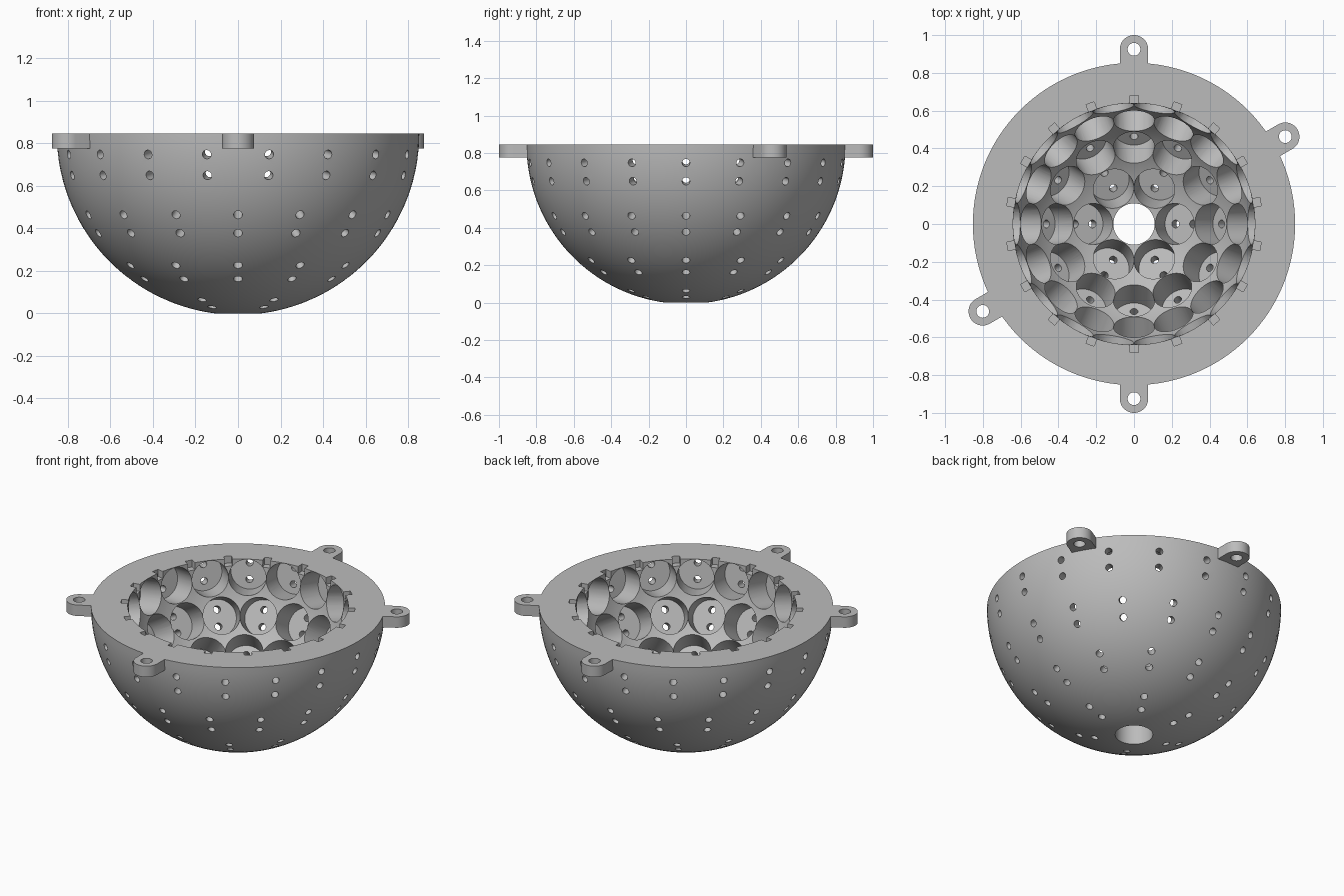
import bpy, bmesh
from math import radians, sin, cos, sqrt, asin, pi
from mathutils import Vector, Matrix

cube = bpy.data.objects.get("Cube")
if cube:
    bpy.data.objects.remove(cube, do_unlink=True)

OUTER, INNER, FLOOR = 0.853, 0.64, 0.78     # shell radii and pocket floor distance
POCKET, PIN = 0.109, 0.021                  # pocket and pin hole radii
TOP = sqrt(OUTER ** 2 - POCKET ** 2)        # rim height, also the sphere centre
LUG_R, LUG_HALF, LUG_THICK = 0.925, 0.075, 0.07
LUG_ANGLES = (30, 90, 210, 270)
CENTRE = Vector((0, 0, TOP))

grey = bpy.data.materials.new("mid grey")
grey.use_nodes = True
colour = (0.5, 0.5, 0.5, 1)
grey.diffuse_color = colour
grey.node_tree.nodes["Principled BSDF"].inputs["Base Color"].default_value = colour


def make_object(name, bm):
    bmesh.ops.recalc_face_normals(bm, faces=bm.faces)
    mesh = bpy.data.meshes.new(name)
    bm.to_mesh(mesh)
    bm.free()
    mesh.materials.append(grey)
    obj = bpy.data.objects.new(name, mesh)
    bpy.context.collection.objects.link(obj)
    return obj


def bridge(bm, first, second):
    for i in range(len(first)):
        bm.faces.new((first[i - 1], first[i], second[i], second[i - 1]))


def add_cylinder(bm, start, end, radius, sides):
    axis = end - start
    place = Matrix.Translation((start + end) / 2) @ axis.to_track_quat('Z', 'Y').to_matrix().to_4x4()
    bmesh.ops.create_cone(bm, cap_ends=True, segments=sides, radius1=radius,
                          radius2=radius, depth=axis.length, matrix=place)


def combine(target, other, operation):
    other.hide_render = True
    mod = target.modifiers.new(operation.lower(), 'BOOLEAN')
    mod.operation, mod.object, mod.solver = operation, other, 'MANIFOLD'
    bpy.context.view_layer.objects.active = target
    bpy.ops.object.modifier_apply(modifier=mod.name)
    bpy.data.objects.remove(other, do_unlink=True)


def arc(radius, steps):
    lowest = pi / 2 - asin(POCKET / radius)
    return [Vector((radius * cos(lowest * i / steps), 0,
                    TOP - radius * sin(lowest * i / steps))) for i in range(steps + 1)]


# Bowl: thick half sphere with an open bottom, turned from a closed profile
bm = bmesh.new()
profile = arc(OUTER, 32) + arc(INNER, 24)[::-1]
SIDES = 120
slices = []
for s in range(SIDES):
    turn = Matrix.Rotation(2 * pi * s / SIDES, 4, 'Z')
    slices.append([bm.verts.new(turn @ p) for p in profile])
for s in range(SIDES):
    bridge(bm, slices[s - 1], slices[s])
bowl = make_object("bowl", bm)

# Mounting lugs: rounded bars set into the rim
bm = bmesh.new()
outline = [Vector((0.81, LUG_HALF, TOP)), Vector((0.81, -LUG_HALF, TOP))]
outline += [Vector((LUG_R + LUG_HALF * cos(t), LUG_HALF * sin(t), TOP))
            for t in (-pi / 2 + pi * i / 20 for i in range(21))]
for degrees in LUG_ANGLES:
    turn = Matrix.Rotation(radians(degrees), 4, 'Z')
    upper = [bm.verts.new(turn @ p) for p in outline]
    lower = [bm.verts.new(v.co - Vector((0, 0, LUG_THICK))) for v in upper]
    bridge(bm, upper, lower)
    bm.faces.new(upper)
    bm.faces.new(lower)
combine(bowl, make_object("lugs", bm), 'UNION')

# Rings of pockets: degrees below the rim and count, cut every other one at a time
pins = bmesh.new()
for below, count in ((10, 18), (30, 16), (50, 12), (70, 6)):
    e = radians(below)
    for parity in (0, 1):
        pockets = bmesh.new()
        for i in range(parity, count, 2):
            a = 2 * pi * i / count
            out = Vector((cos(e) * cos(a), cos(e) * sin(a), -sin(e)))
            up = Vector((sin(e) * cos(a), sin(e) * sin(a), cos(e)))
            add_cylinder(pockets, CENTRE + out * 0.54, CENTRE + out * FLOOR, POCKET, 40)
            # A pair of pin holes through each pocket floor
            for side in (-0.05, 0.05):
                base = CENTRE + up * side
                add_cylinder(pins, base + out * 0.72, base + out * 0.92, PIN, 16)
        combine(bowl, make_object("pocket_cutter", pockets), 'DIFFERENCE')

# Lug screw holes
for degrees in LUG_ANGLES:
    spot = Matrix.Rotation(radians(degrees), 3, 'Z') @ Vector((LUG_R, 0, TOP))
    add_cylinder(pins, spot - Vector((0, 0, 0.12)), spot + Vector((0, 0, 0.05)), 0.034, 28)

# Square notches around the inner rim, between the top pockets
for i in range(18):
    place = Matrix.Rotation(radians(10 + 20 * i), 4, 'Z') @ Matrix.Translation((0.645, 0, TOP))
    bmesh.ops.create_cube(pins, size=1, matrix=place @ Matrix.Diagonal((0.07, 0.045, 0.09, 1)))
combine(bowl, make_object("hole_cutter", pins), 'DIFFERENCE')

# Smooth curved walls, crisp rims
bowl.select_set(True)
bpy.context.view_layer.objects.active = bowl
bpy.ops.object.shade_smooth_by_angle(angle=radians(30))
